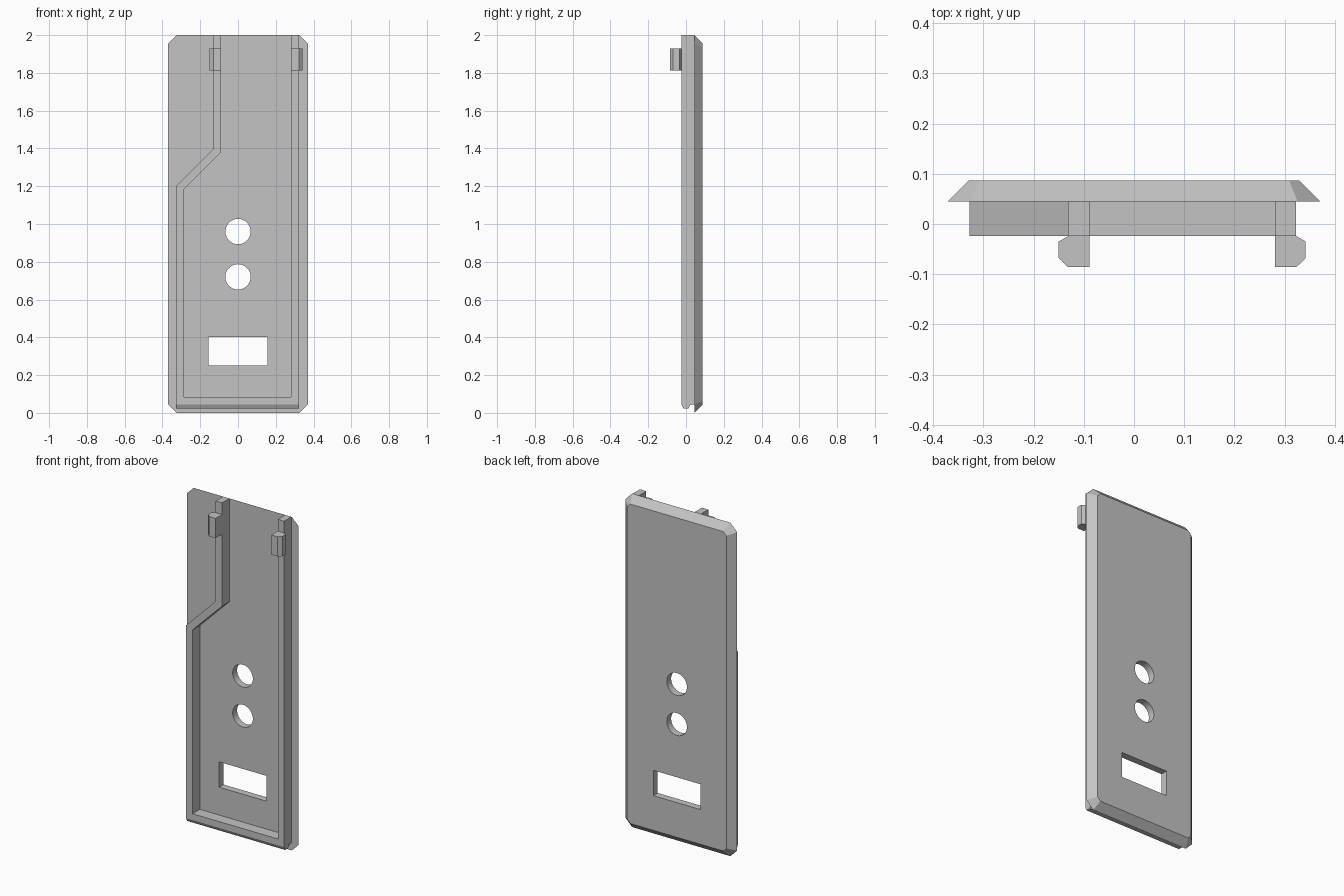
import bpy, bmesh, math

cube = bpy.data.objects.get("Cube")
if cube:
    bpy.data.objects.remove(cube)

grey = bpy.data.materials.new("plain grey")
grey.use_nodes = True
colour = (0.55, 0.55, 0.55, 1)
grey.diffuse_color = colour
grey.node_tree.nodes["Principled BSDF"].inputs["Base Color"].default_value = colour


def loft(name, loop_a, loop_b):
    """Closed solid between two matching loops of points."""
    bm = bmesh.new()
    a = [bm.verts.new(p) for p in loop_a]
    b = [bm.verts.new(p) for p in loop_b]
    bm.faces.new(a)
    bm.faces.new(b)
    for i in range(len(a)):
        j = (i + 1) % len(a)
        bm.faces.new((a[i], a[j], b[j], b[i]))
    bmesh.ops.recalc_face_normals(bm, faces=bm.faces)
    mesh = bpy.data.meshes.new(name)
    bm.to_mesh(mesh)
    bm.free()
    mesh.materials.append(grey)
    obj = bpy.data.objects.new(name, mesh)
    bpy.context.collection.objects.link(obj)
    return obj


def prism(name, profile, axis, start, end):
    """Extrude a 2D profile along axis 0, 1 or 2."""
    def at(d):
        return [p[:axis] + (d,) + p[axis:] for p in profile]
    return loft(name, at(start), at(end))


def clipped_rect(inset, corner, y):
    """Rectangle in the xz plane with cut corners."""
    x, z0, z1, c = 0.371 - inset, inset, 2 - inset, corner
    return [(-x + c, y, z0), (x - c, y, z0), (x, y, z0 + c), (x, y, z1 - c),
            (x - c, y, z1), (-x + c, y, z1), (-x, y, z1 - c), (-x, y, z0 + c)]


FRONT, PLATE, BACK = -0.024, 0.045, 0.087

# Cover plate, narrowing towards the back
slope = BACK - PLATE
plate = loft("cover_plate", clipped_rect(0, 0.045, PLATE),
             clipped_rect(slope, 0.045 - slope * (2 - math.sqrt(2)), BACK))

# Two round holes and one rectangular slot
cutters = []
for z in (0.96, 0.72):
    ring = [(0.067 * math.cos(t * math.tau / 48), z + 0.067 * math.sin(t * math.tau / 48))
            for t in range(48)]
    cutters.append(prism("hole_cutter", ring, 1, 0, 0.2))
slot = [(-0.156, 0.25), (0.156, 0.25), (0.156, 0.402), (-0.156, 0.402)]
cutters.append(prism("slot_cutter", slot, 1, 0, 0.2))
for cutter in cutters:
    cutter.hide_render = True
    mod = plate.modifiers.new("cut", 'BOOLEAN')
    mod.operation = 'DIFFERENCE'
    mod.solver = 'EXACT'
    mod.object = cutter
graph = bpy.context.evaluated_depsgraph_get()
cut_mesh = bpy.data.meshes.new_from_object(plate.evaluated_get(graph))
plate.modifiers.clear()
plate.data = cut_mesh
for cutter in cutters:
    bpy.data.objects.remove(cutter)

# Raised rim, open at the top and stepped on one side
rim = [(-0.328, 0.045), (0.323, 0.045), (0.323, 2), (0.281, 2), (0.281, 0.083),
       (-0.285, 0.083), (-0.285, 1.185), (-0.089, 1.38), (-0.089, 2),
       (-0.131, 2), (-0.131, 1.398), (-0.328, 1.201)]
prism("rim", rim, 1, FRONT, PLATE)

# Ridge under the rim
ridge = [(-0.024, 0.045), (-0.013, 0.024), (0.013, 0.024), (0.024, 0.045)]
prism("bottom_ridge", ridge, 0, -0.328, 0.323)

# Snap clips, hooked outwards
hook = [(0, -0.086), (0.042, -0.086), (0.061, -0.068), (0.061, -0.035),
        (0.042, FRONT), (0, FRONT)]
for name, x, side in (("left_clip", 0.281, 1), ("right_clip", -0.089, -1)):
    prism(name, [(x + side * u, y) for u, y in hook], 2, 1.812, 1.93)
